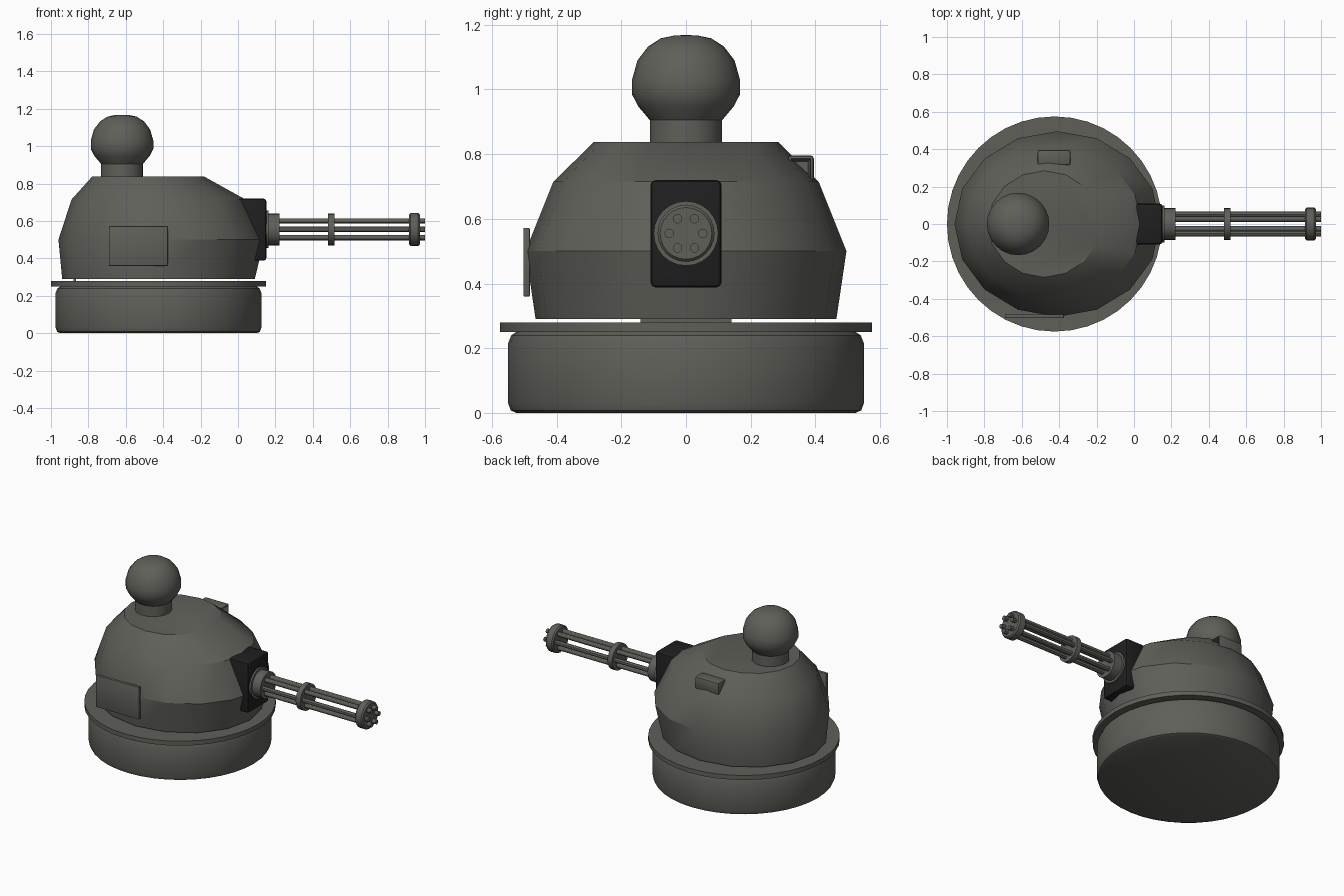
import bpy, bmesh, math
from mathutils import Matrix

if "Cube" in bpy.data.objects:
    bpy.data.objects.remove(bpy.data.objects["Cube"])


def material(name, col):
    m = bpy.data.materials.new(name)
    m.diffuse_color = (*col, 1)
    m.use_nodes = True
    m.node_tree.nodes["Principled BSDF"].inputs["Base Color"].default_value = m.diffuse_color
    return m


GREY = material("olive grey", (0.116, 0.116, 0.102))
BLACK = material("near black", (0.014, 0.014, 0.015))


def finish(name, bm, mat, angle=30):
    bmesh.ops.recalc_face_normals(bm, faces=bm.faces)
    me = bpy.data.meshes.new(name)
    bm.to_mesh(me)
    bm.free()
    ob = bpy.data.objects.new(name, me)
    bpy.context.collection.objects.link(ob)
    me.materials.append(mat)
    bpy.ops.object.select_all(action='DESELECT')
    ob.select_set(True)
    bpy.context.view_layer.objects.active = ob
    bpy.ops.object.shade_smooth_by_angle(angle=math.radians(angle))
    return ob


def loft(name, rings, n, mat, matrix=Matrix(), angle=30):
    """Closed skin through elliptical rings (centre x, rx, ry, z)."""
    bm = bmesh.new()
    loops = []
    for cx, rx, ry, z in rings:
        loops.append([bm.verts.new((cx + rx * math.cos(2 * math.pi * i / n),
                                    ry * math.sin(2 * math.pi * i / n), z)) for i in range(n)])
    for a, b in zip(loops, loops[1:]):
        for i in range(n):
            j = (i + 1) % n
            bm.faces.new((a[i], a[j], b[j], b[i]))
    bm.faces.new(loops[0])
    bm.faces.new(loops[-1])
    bm.transform(matrix)
    return finish(name, bm, mat, angle)


def lathe(name, cx, profile, n, mat=GREY):
    return loft(name, [(cx, r, r, z) for r, z in profile], n, mat)


def gun_part(name, profile, n, y=0, z=0.555):
    """Round part along x; profile holds (radius, x)."""
    m = Matrix.Translation((0, y, z)) @ Matrix.Rotation(math.pi / 2, 4, 'Y')
    return loft(name, [(0, r, r, x) for r, x in profile], n, GREY, m)


def box(name, lo, hi, mat, bevel=0.0, inset_front=False):
    bm = bmesh.new()
    bmesh.ops.create_cube(bm, size=1)
    for v in bm.verts:
        v.co = [(a + b) / 2 + c * (b - a) for a, b, c in zip(lo, hi, v.co)]
    if bevel:
        bmesh.ops.bevel(bm, geom=bm.edges[:], offset=bevel, segments=2,
                        profile=0.5, affect='EDGES')
    if inset_front:
        face = max(bm.faces, key=lambda f: f.calc_center_median().x)
        bmesh.ops.inset_individual(bm, faces=[face], thickness=0.012)
        for v in face.verts:
            v.co.x -= 0.05
    return finish(name, bm, mat)


# Base drum and flange
lathe("base_drum", -0.425, [(0.525, 0), (0.542, 0.008), (0.55, 0.03), (0.55, 0.215),
                            (0.54, 0.24), (0.525, 0.25)], 40)
lathe("base_flange", -0.425, [(0.575, 0.25), (0.575, 0.28)], 40)
box("rear_spacer", (-0.88, -0.14, 0.27), (-0.865, 0.14, 0.295), GREY)

# Dome: 16-sided, leaning back toward the flat top
loft("turret_dome", [(-0.425, 0.515, 0.465, 0.29), (-0.41, 0.55, 0.496, 0.5),
                     (-0.425, 0.465, 0.41, 0.715), (-0.48, 0.3, 0.285, 0.837)], 16, GREY)

# Sensor ball on a neck
lathe("sensor_neck", -0.62, [(0.112, 0.82), (0.112, 0.91)], 24)
lathe("sensor_ball", -0.62, [(0.11, 0.903), (0.148, 0.948), (0.167, 0.985), (0.167, 1.03),
                             (0.15, 1.09), (0.117, 1.133), (0.078, 1.158), (0.035, 1.167),
                             (0.004, 1.168)], 24)

# Gun mount
box("gun_mount", (0.0, -0.11, 0.388), (0.152, 0.11, 0.72), BLACK, 0.016)
gun_part("gun_mount_ring", [(0.1, 0.13), (0.1, 0.163)], 24)

# Rotary gun collars
gun_part("rear_collar", [(0.085, 0.15), (0.085, 0.222)], 24)
gun_part("middle_collar", [(0.085, 0.482), (0.085, 0.516)], 24)
gun_part("muzzle_collar", [(0.08, 0.915), (0.088, 0.923), (0.088, 0.963), (0.08, 0.972)], 24)

# Six barrels
for i in range(6):
    a = i * math.pi / 3
    gun_part(f"barrel_{i + 1}", [(0.0145, 0.2), (0.0145, 1.0)], 12,
             0.052 * math.cos(a), 0.555 + 0.052 * math.sin(a))

# Side hatch plate and small rear housing with an open front
box("side_hatch", (-0.69, -0.503, 0.36), (-0.375, -0.483, 0.572), GREY, 0.003)
box("rear_housing", (-0.515, 0.315, 0.715), (-0.34, 0.395, 0.796), GREY, 0.01, True)
